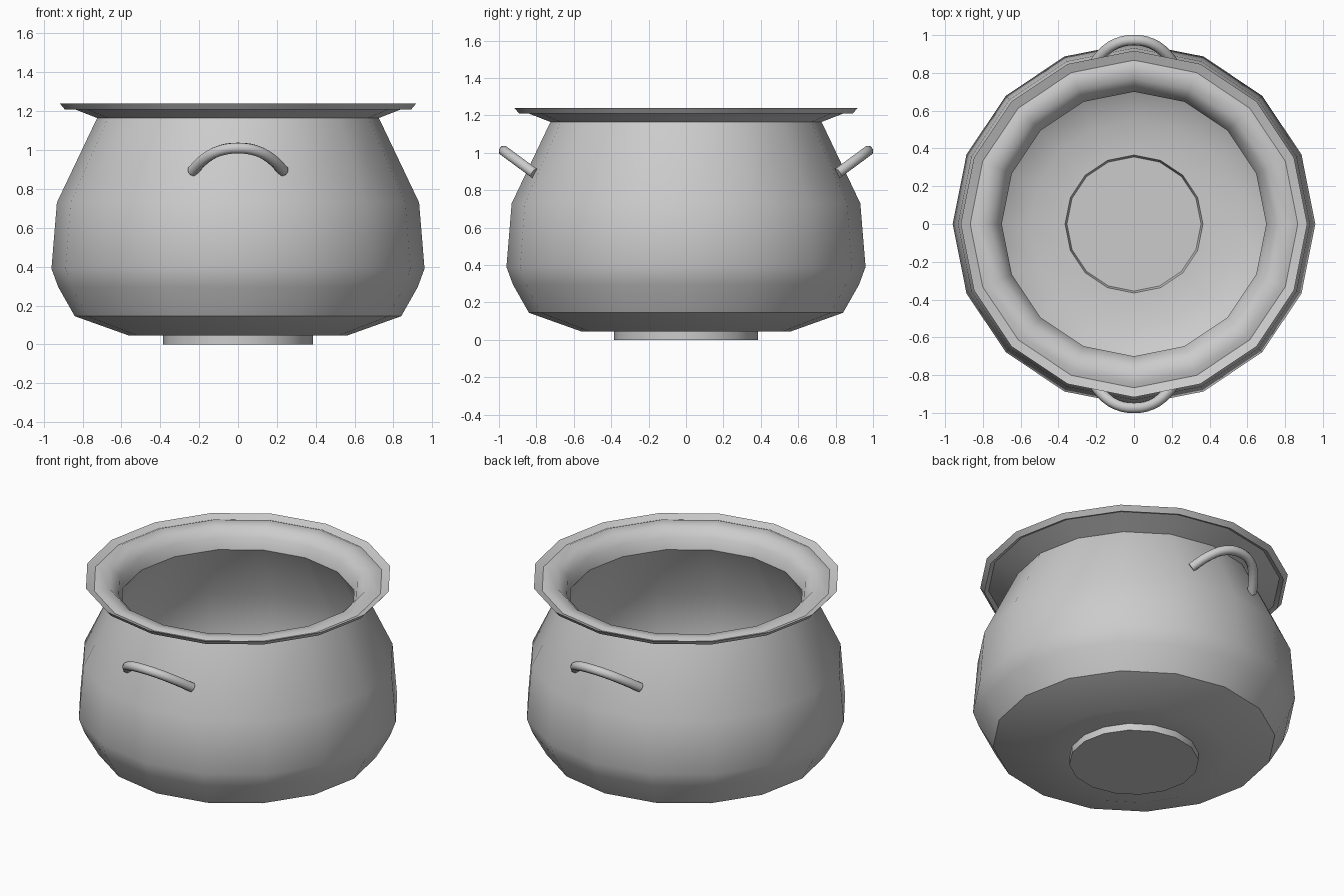
import bpy, bmesh
from math import sin, cos, pi, radians

if "Cube" in bpy.data.objects:
    bpy.data.objects.remove(bpy.data.objects["Cube"])

SIDES = 16


def smooth(ob, angle=40):
    bpy.ops.object.select_all(action='DESELECT')
    ob.select_set(True)
    bpy.context.view_layer.objects.active = ob
    bpy.ops.object.shade_smooth_by_angle(angle=radians(angle))


def lathe(name, profile):
    """Revolve a (radius, z) profile; both ends are closed with a flat disc."""
    bm = bmesh.new()
    rings = [[bm.verts.new((r * cos(2 * pi * i / SIDES), r * sin(2 * pi * i / SIDES), z))
              for i in range(SIDES)] for r, z in profile]
    for a, b in zip(rings, rings[1:]):
        for i in range(SIDES):
            j = (i + 1) % SIDES
            bm.faces.new((a[i], a[j], b[j], b[i]))
    bm.faces.new(rings[0][::-1])
    bm.faces.new(rings[-1])
    me = bpy.data.meshes.new(name)
    bm.to_mesh(me)
    bm.free()
    ob = bpy.data.objects.new(name, me)
    bpy.context.collection.objects.link(ob)
    smooth(ob)
    return ob


def handle(name, side):
    """Tilted arched tube; side is -1 for front, 1 for back."""
    cu = bpy.data.curves.new(name, 'CURVE')
    cu.dimensions = '3D'
    cu.bevel_depth = 0.029
    cu.bevel_resolution = 2
    cu.resolution_u = 3
    cu.use_fill_caps = True
    half = [(0.235, 0.0), (0.17, 0.55), (0.09, 0.9)]
    path = [(-x, u) for x, u in half] + [(0, 1.0)] + half[::-1]
    sp = cu.splines.new('BEZIER')
    sp.bezier_points.add(len(path) - 1)
    for p, (x, u) in zip(sp.bezier_points, path):
        p.co = (x, side * (0.81 + 0.163 * u), 0.89 + 0.12 * u)
        p.handle_left_type = p.handle_right_type = 'AUTO'
    ob = bpy.data.objects.new(name, cu)
    bpy.context.collection.objects.link(ob)
    bpy.ops.object.select_all(action='DESELECT')
    ob.select_set(True)
    bpy.context.view_layer.objects.active = ob
    bpy.ops.object.convert(target='MESH')
    smooth(bpy.context.object, 50)


# Pot: foot, outer wall, flared rim with rounded lip, inner wall, sunken floor
lathe("pot_body", [
    (0.385, 0.0), (0.385, 0.045), (0.56, 0.045), (0.84, 0.145),
    (0.925, 0.295), (0.96, 0.39), (0.932, 0.73), (0.725, 1.165),
    (0.917, 1.24), (0.892, 1.21), (0.84, 1.232), (0.77, 1.222),
    (0.72, 1.17), (0.70, 1.10),
    (0.90, 0.72), (0.925, 0.395), (0.895, 0.31), (0.815, 0.175),
    (0.55, 0.075), (0.365, 0.07), (0.355, 0.03)])

# Handles at front and back
handle("front_handle", -1)
handle("back_handle", 1)
